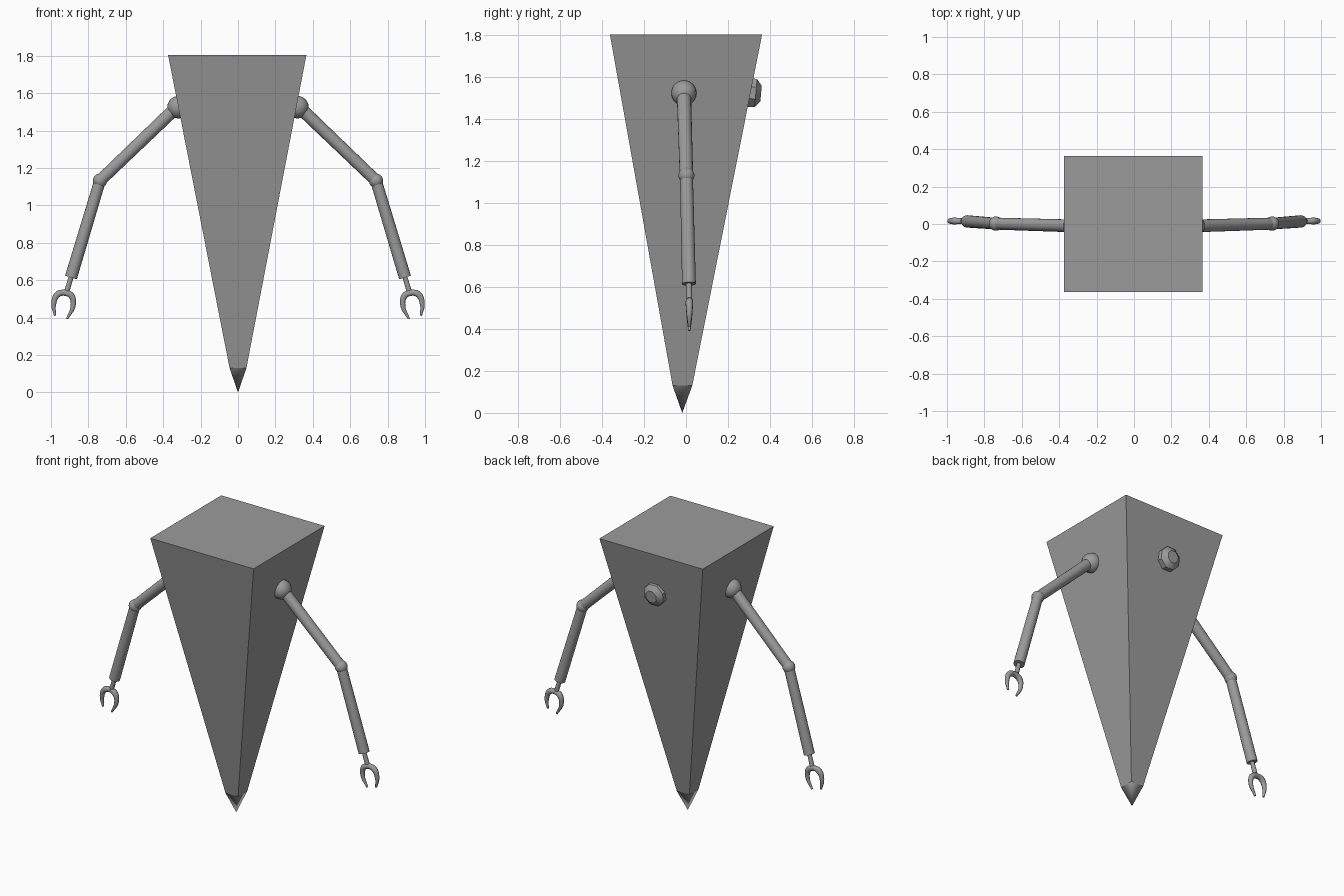
import bpy, bmesh, math
from mathutils import Vector

cube = bpy.data.objects.get("Cube")
if cube:
    bpy.data.objects.remove(cube, do_unlink=True)

grey = bpy.data.materials.new("plain grey")
grey.use_nodes = True
colour = (0.33, 0.33, 0.33, 1)
grey.diffuse_color = colour
grey.node_tree.nodes["Principled BSDF"].inputs["Base Color"].default_value = colour


def finish(obj, name, smooth=None):
    obj.name = name
    obj.data.materials.clear()
    obj.data.materials.append(grey)
    if smooth:
        bpy.ops.object.select_all(action='DESELECT')
        obj.select_set(True)
        bpy.context.view_layer.objects.active = obj
        bpy.ops.object.shade_smooth_by_angle(angle=math.radians(smooth))
    return obj


def mesh_object(name, bm, smooth=None):
    bmesh.ops.recalc_face_normals(bm, faces=bm.faces)
    mesh = bpy.data.meshes.new(name)
    bm.to_mesh(mesh)
    bm.free()
    obj = bpy.data.objects.new(name, mesh)
    bpy.context.collection.objects.link(obj)
    return finish(obj, name, smooth)


def ball(name, centre, radius):
    bpy.ops.mesh.primitive_uv_sphere_add(segments=24, ring_count=14, radius=radius, location=centre)
    return finish(bpy.context.object, name, 40)


def rod(name, start, end, r1, r2):
    a, b = Vector(start), Vector(end)
    d = b - a
    bpy.ops.mesh.primitive_cone_add(vertices=20, radius1=r1, radius2=r2, depth=d.length,
                                    location=(a + b) / 2, rotation=d.to_track_quat('Z', 'Y').to_euler())
    return finish(bpy.context.object, name, 40)


def finger(name, points):
    # tapered curve through (x, y, z, radius)
    data = bpy.data.curves.new(name, 'CURVE')
    data.dimensions = '3D'
    data.bevel_depth = 1
    data.bevel_resolution = 3
    data.resolution_u = 8
    data.use_fill_caps = True
    spline = data.splines.new('BEZIER')
    spline.bezier_points.add(len(points) - 1)
    for bp, (x, y, z, r) in zip(spline.bezier_points, points):
        bp.co = (x, y, z)
        bp.radius = r
        bp.handle_left_type = bp.handle_right_type = 'AUTO'
    obj = bpy.data.objects.new(name, data)
    bpy.context.collection.objects.link(obj)
    bpy.ops.object.select_all(action='DESELECT')
    obj.select_set(True)
    bpy.context.view_layer.objects.active = obj
    bpy.ops.object.convert(target='MESH')
    return finish(bpy.context.object, name, 50)


# Body: tall square wedge with a short softened point
bm = bmesh.new()
rings = []
for cx, cy, z, hx, hy in ((-0.004, 0, 1.805, 0.37, 0.363), (0, -0.017, 0.13, 0.045, 0.047)):
    rings.append([bm.verts.new((cx + sx * hx, cy + sy * hy, z))
                  for sx, sy in ((-1, -1), (1, -1), (1, 1), (-1, 1))])
tip = bm.verts.new((0, -0.018, 0))
bm.faces.new(rings[0])
for i in range(4):
    j = (i + 1) % 4
    bm.faces.new((rings[0][i], rings[0][j], rings[1][j], rings[1][i]))
    bm.faces.new((rings[1][i], rings[1][j], tip)).smooth = True
mesh_object("body", bm)

# Back knob: faceted octagonal button
bm = bmesh.new()
loops = []
for y, r in ((-0.05, 0.045), (-0.015, 0.075), (0.02, 0.073), (0.045, 0.04)):
    loops.append([bm.verts.new((r * math.cos(a), y, r * math.sin(a)))
                  for a in (math.tau * (k + 0.5) / 8 for k in range(8))])
for low, high in zip(loops, loops[1:]):
    for i in range(8):
        j = (i + 1) % 8
        bm.faces.new((low[i], low[j], high[j], high[i]))
bm.faces.new(loops[0])
bm.faces.new(loops[-1])
knob = mesh_object("back_knob", bm, 30)
knob.location = (0, 0.313, 1.526)
knob.rotation_euler.x = math.radians(-5)

# Arms, one per side
for s, side in ((1, "left"), (-1, "right")):
    shoulder = (s * 0.318, -0.01, 1.525)
    elbow = (s * 0.738, 0.002, 1.132)
    wrist = (s * 0.893, 0.014, 0.615)
    palm = (s * 0.914, 0.016, 0.545)
    ball(side + "_shoulder", shoulder, 0.06)
    rod(side + "_upper_arm", (s * 0.335, -0.01, 1.518), elbow, 0.034, 0.032)
    ball(side + "_elbow", elbow, 0.038)
    rod(side + "_forearm", elbow, wrist, 0.031, 0.033)
    rod(side + "_wrist", wrist, palm, 0.013, 0.014)
    finger(side + "_outer_finger", [(s * x, 0.016, z, r) for x, z, r in (
        (0.915, 0.535, 0.016), (0.963, 0.525, 0.018), (0.985, 0.475, 0.014), (0.978, 0.41, 0.006))])
    finger(side + "_inner_finger", [(s * x, 0.016, z, r) for x, z, r in (
        (0.938, 0.535, 0.016), (0.894, 0.52, 0.018), (0.881, 0.467, 0.014), (0.914, 0.393, 0.006))])
